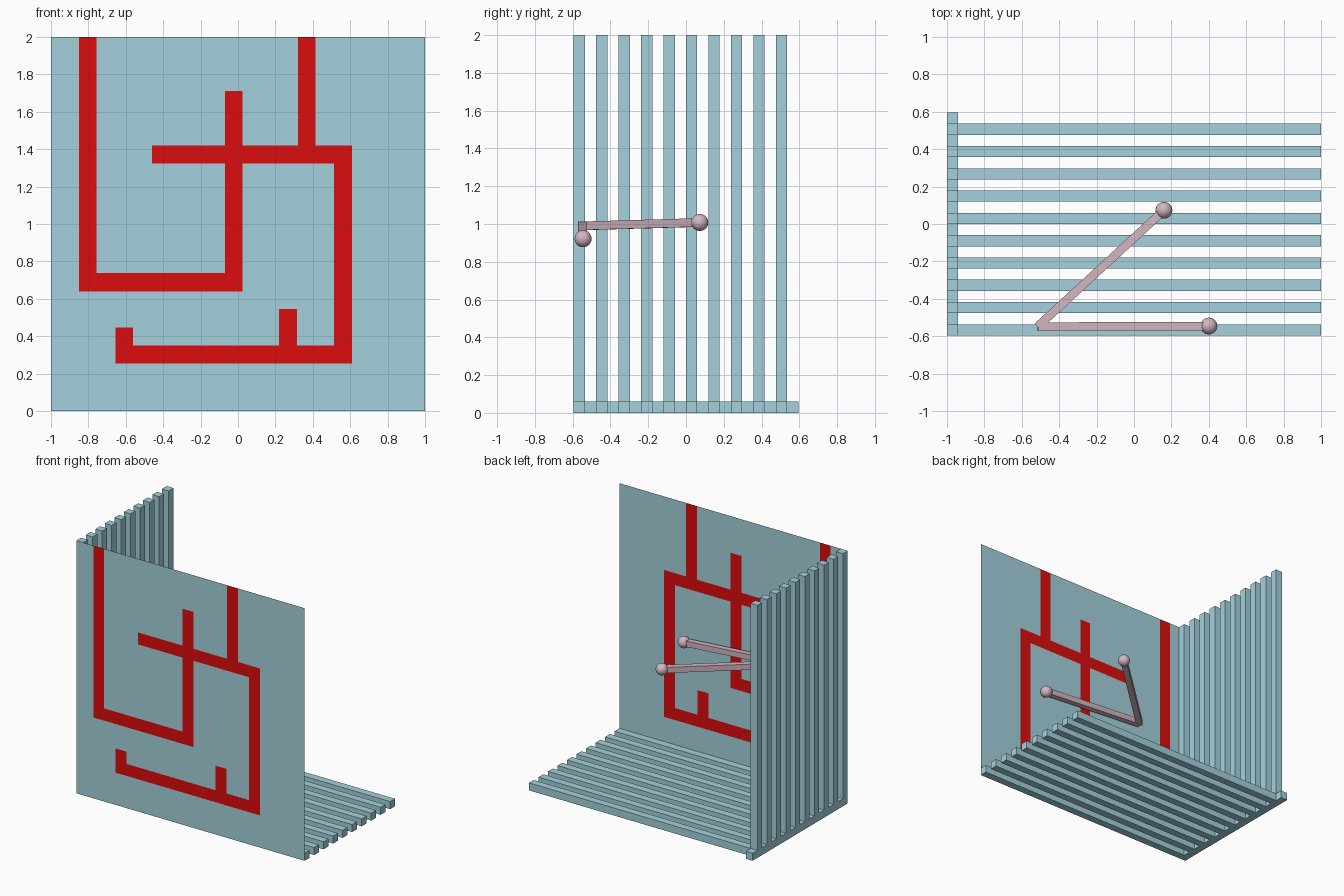
import bpy, bmesh
from mathutils import Vector

if "Cube" in bpy.data.objects:
    bpy.data.objects.remove(bpy.data.objects["Cube"])


def material(name, rgb):
    m = bpy.data.materials.new(name)
    m.diffuse_color = (*rgb, 1)
    m.use_nodes = True
    m.node_tree.nodes["Principled BSDF"].inputs["Base Color"].default_value = m.diffuse_color
    return m


BLUE = material("pale_blue", (0.37, 0.64, 0.72))
RED = material("red", (0.72, 0.004, 0.004))
PINK = material("pink", (0.66, 0.47, 0.53))

DEPTH = 0.595          # half depth
W = DEPTH / 10         # slat thickness
PITCH = 2 * W


def box(name, lo, hi, mat):
    lo, hi = Vector(lo), Vector(hi)
    bpy.ops.mesh.primitive_cube_add(size=1, location=(lo + hi) / 2)
    ob = bpy.context.object
    ob.name = name
    ob.scale = hi - lo
    ob.data.materials.append(mat)
    return ob


# Slatted floor and slatted side wall
for name, hi in (("floor_slat", (1, -DEPTH + W, W)),
                 ("wall_slat", (-1 + W, -DEPTH + W, 2))):
    ob = box(name, (-1, -DEPTH, 0), hi, BLUE)
    arr = ob.modifiers.new("repeat", 'ARRAY')
    arr.count = 10
    arr.use_relative_offset = False
    arr.use_constant_offset = True
    arr.constant_offset_displace = (0, 2, 0)   # object is scaled by slat width

# Rail tying the floor and wall together
box("corner_rail", (-1, -DEPTH, 0), (-1 + W, DEPTH, W), BLUE)

# Front sheet: red bands as x0, x1, z0, z1
bands = [
    (-.85, -.755, .64, 2), (-.85, .025, .64, .737), (-.07, .025, .64, 1.71),
    (-.46, .61, 1.323, 1.418), (.32, .415, 1.323, 2), (.513, .61, .255, 1.418),
    (-.655, .61, .255, .35), (-.655, -.56, .255, .447), (.22, .315, .255, .545),
]
xs = sorted({-1, 1} | {v for b in bands for v in b[:2]})
zs = sorted({0, 2} | {v for b in bands for v in b[2:]})
bm = bmesh.new()
grid = [[bm.verts.new((x, -DEPTH, z)) for z in zs] for x in xs]
for i in range(len(xs) - 1):
    for j in range(len(zs) - 1):
        f = bm.faces.new((grid[i][j], grid[i + 1][j], grid[i + 1][j + 1], grid[i][j + 1]))
        c = f.calc_center_median()
        f.material_index = int(any(a < c.x < b and p < c.z < q for a, b, p, q in bands))
me = bpy.data.meshes.new("front_sheet")
bm.to_mesh(me)
bm.free()
me.materials.append(BLUE)
me.materials.append(RED)
bpy.context.collection.objects.link(bpy.data.objects.new("front_sheet", me))

# Two aerial rods meeting at a corner, each with a ball tip
corner = Vector((-0.515, -0.548, 0.99))
for side, tip in (("rear", (0.16, 0.073, 1.008)), ("front", (0.40, -0.545, 0.922))):
    tip = Vector(tip)
    d = tip - corner
    bpy.ops.mesh.primitive_cube_add(size=1, location=(tip + corner) / 2)
    rod = bpy.context.object
    rod.name = side + "_rod"
    rod.scale = (0.045, d.length, 0.045)
    rod.rotation_euler = d.to_track_quat('Y', 'Z').to_euler()
    rod.data.materials.append(PINK)
    bpy.ops.mesh.primitive_uv_sphere_add(segments=24, ring_count=12, radius=0.045, location=tip)
    ball = bpy.context.object
    ball.name = side + "_ball_tip"
    ball.data.materials.append(PINK)
    bpy.ops.object.shade_smooth()
